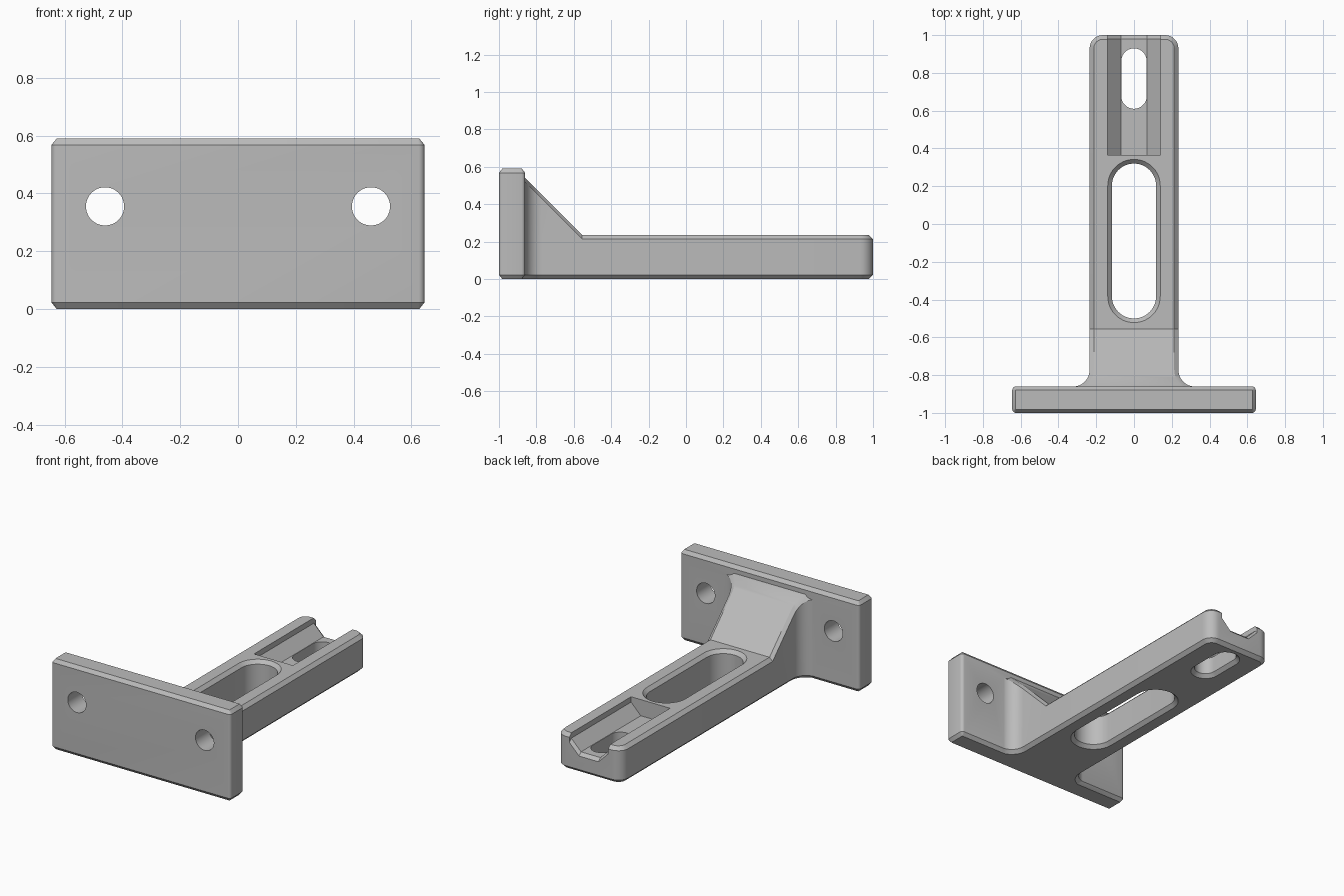
import bpy, bmesh
from math import cos, sin, radians
from mathutils import Vector

old = bpy.data.objects.get("Cube")
if old:
    bpy.data.objects.remove(old, do_unlink=True)

grey = bpy.data.materials.new("plain grey")
grey.use_nodes = True
grey.diffuse_color = (0.5, 0.5, 0.5, 1)
grey.node_tree.nodes["Principled BSDF"].inputs["Base Color"].default_value = (0.5, 0.5, 0.5, 1)

C = 0.022           # chamfer size
ARM_TOP = 0.235
PLATE_TOP = 0.59
BACK = -0.86        # rear face of the plate


def arc(cx, cy, r, start, end, n):
    angles = [radians(start + (end - start) * i / n) for i in range(n + 1)]
    return [(cx + r * cos(a), cy + r * sin(a)) for a in angles]


def inset(points, d):
    """Move a counterclockwise outline inward by d with mitred corners."""
    result = []
    for i, p in enumerate(points):
        a = (p - points[i - 1]).normalized()
        b = (points[(i + 1) % len(points)] - p).normalized()
        na, nb = Vector((-a.y, a.x)), Vector((-b.y, b.x))
        result.append(p + (na + nb) * d / (1 + na.dot(nb)))
    return result


def finish(name, bm):
    bmesh.ops.recalc_face_normals(bm, faces=bm.faces)
    mesh = bpy.data.meshes.new(name)
    bm.to_mesh(mesh)
    bm.free()
    mesh.materials.append(grey)
    obj = bpy.data.objects.new(name, mesh)
    bpy.context.collection.objects.link(obj)
    return obj


def bridge(bm, rings):
    n = len(rings[0])
    for low, high in zip(rings, rings[1:]):
        for i in range(n):
            j = (i + 1) % n
            bm.faces.new((low[i], low[j], high[j], high[i]))


def stack(name, half, levels):
    """Mirror a half outline and stack it as rings of (inset, height rule)."""
    outline = [Vector(p) for p in half] + [Vector((-x, y)) for x, y in reversed(half)]
    bm = bmesh.new()
    rings = [[bm.verts.new((p.x, p.y, height(p.y))) for p in inset(outline, d)]
             for d, height in levels]
    bridge(bm, rings)
    for ring in (rings[0], rings[-1]):
        for i in range(len(half) - 1):
            bm.faces.new((ring[i], ring[i + 1], ring[-2 - i], ring[-1 - i]))
    return finish(name, bm)


def flat(z):
    return lambda y: z


def boolean(target, tool, operation):
    mod = target.modifiers.new(operation.lower(), 'BOOLEAN')
    mod.operation, mod.object, mod.solver = operation, tool, 'EXACT'
    bpy.context.view_layer.objects.active = target
    bpy.ops.object.modifier_apply(modifier=mod.name)
    bpy.data.objects.remove(tool, do_unlink=True)


# Mounting plate with softened upright edges
plate_half = arc(0.625, -0.98, 0.02, -90, 0, 4) + arc(0.625, BACK - 0.02, 0.02, 0, 90, 4)
bracket = stack("slotted_bracket", plate_half, [
    (0.018, flat(0)), (0, flat(C)), (0, flat(PLATE_TOP - C)), (0.018, flat(PLATE_TOP))])


# Arm with flared root, sloping gusset and rounded tip
def arm_height(y):
    return ARM_TOP + max(0, -0.555 - max(y, BACK))


arm_half = ([(0.325, -0.93)] + arc(0.325, -0.771, 0.09, 270, 180, 12)
            + [(0.235, -0.555)] + arc(0.165, 0.93, 0.07, 0, 90, 8))
arm = stack("arm", arm_half, [
    (C, flat(0)), (0, flat(C)), (0, lambda y: arm_height(y) - C), (C, arm_height)])
boolean(bracket, arm, 'UNION')


# Long slots, chamfered where they meet the outer faces
def slot_half(r, y0, y1):
    return arc(0, y0 + r, r, -87, 0, 12) + arc(0, y1 - r, r, 0, 87, 12)


spread = 0.05
long_slot = stack("long_slot", slot_half(0.117, -0.5, 0.32), [
    (-C - spread, flat(-spread)), (0, flat(C)),
    (0, flat(ARM_TOP - C)), (-C - spread, flat(ARM_TOP + spread))])
boolean(bracket, long_slot, 'DIFFERENCE')
short_slot = stack("short_slot", slot_half(0.067, 0.61, 0.93), [
    (-C - spread, flat(-spread)), (0, flat(C)), (0, flat(0.3))])
boolean(bracket, short_slot, 'DIFFERENCE')

# Open-ended groove with upright lips and sloping sides
profile = [(-0.14, 0.3), (-0.14, 0.2), (-0.07, 0.13), (0.07, 0.13), (0.14, 0.2), (0.14, 0.3)]
bm = bmesh.new()
sections = [[bm.verts.new((x, y, z - drop)) for x, z in profile]
            for y, drop in ((0.365, 0), (0.98, 0), (1.02, 0.04))]
bridge(bm, sections)
bm.faces.new(sections[0])
bm.faces.new(sections[-1])
boolean(bracket, finish("groove", bm), 'DIFFERENCE')

# Bolt holes through the plate
for x in (-0.46, 0.46):
    bpy.ops.mesh.primitive_cylinder_add(vertices=48, radius=0.066, depth=0.4,
                                        location=(x, -0.93, 0.355), rotation=(radians(90), 0, 0))
    boolean(bracket, bpy.context.object, 'DIFFERENCE')

# Smooth the rounded walls, keep the chamfers crisp
bpy.ops.object.select_all(action='DESELECT')
bracket.select_set(True)
bpy.context.view_layer.objects.active = bracket
bpy.ops.object.shade_smooth_by_angle(angle=radians(30))
